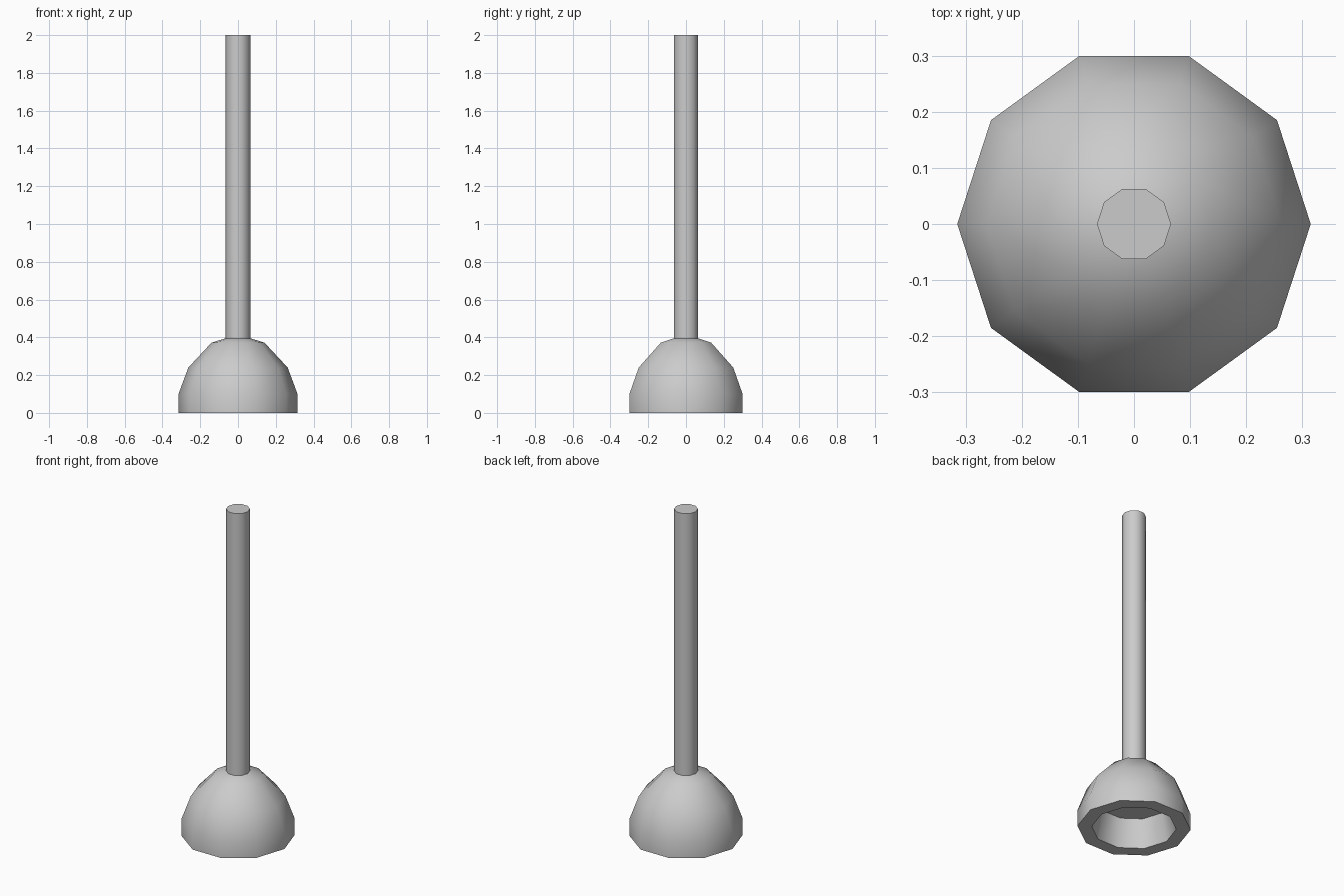
import bpy, bmesh, math

if "Cube" in bpy.data.objects:
    bpy.data.objects.remove(bpy.data.objects["Cube"])

SIDES = 10


def lathe(name, profile):
    """Revolve (radius, z) points about z, capping both ends."""
    bm = bmesh.new()
    rings = []
    for r, z in profile:
        angles = [2 * math.pi * i / SIDES for i in range(SIDES)]
        rings.append([bm.verts.new((r * math.cos(a), r * math.sin(a), z)) for a in angles])
    for a, b in zip(rings, rings[1:]):
        for i in range(SIDES):
            j = (i + 1) % SIDES
            bm.faces.new((a[i], a[j], b[j], b[i]))
    bm.faces.new(rings[0])
    bm.faces.new(rings[-1])
    bmesh.ops.recalc_face_normals(bm, faces=bm.faces)
    mesh = bpy.data.meshes.new(name)
    bm.to_mesh(mesh)
    bm.free()
    obj = bpy.data.objects.new(name, mesh)
    bpy.context.collection.objects.link(obj)
    bpy.ops.object.select_all(action='DESELECT')
    obj.select_set(True)
    bpy.context.view_layer.objects.active = obj
    bpy.ops.object.shade_smooth_by_angle(angle=math.radians(45))
    return obj


# Suction cup: recess ceiling, bottom rim, then the outer dome,
# continuing into the straight handle as one closed surface
lathe("plunger", [
    (0.20, 0.17), (0.235, 0.0), (0.315, 0.0),
    (0.315, 0.10), (0.263, 0.24), (0.14, 0.372), (0.066, 0.395),
    (0.066, 2.0),
])
